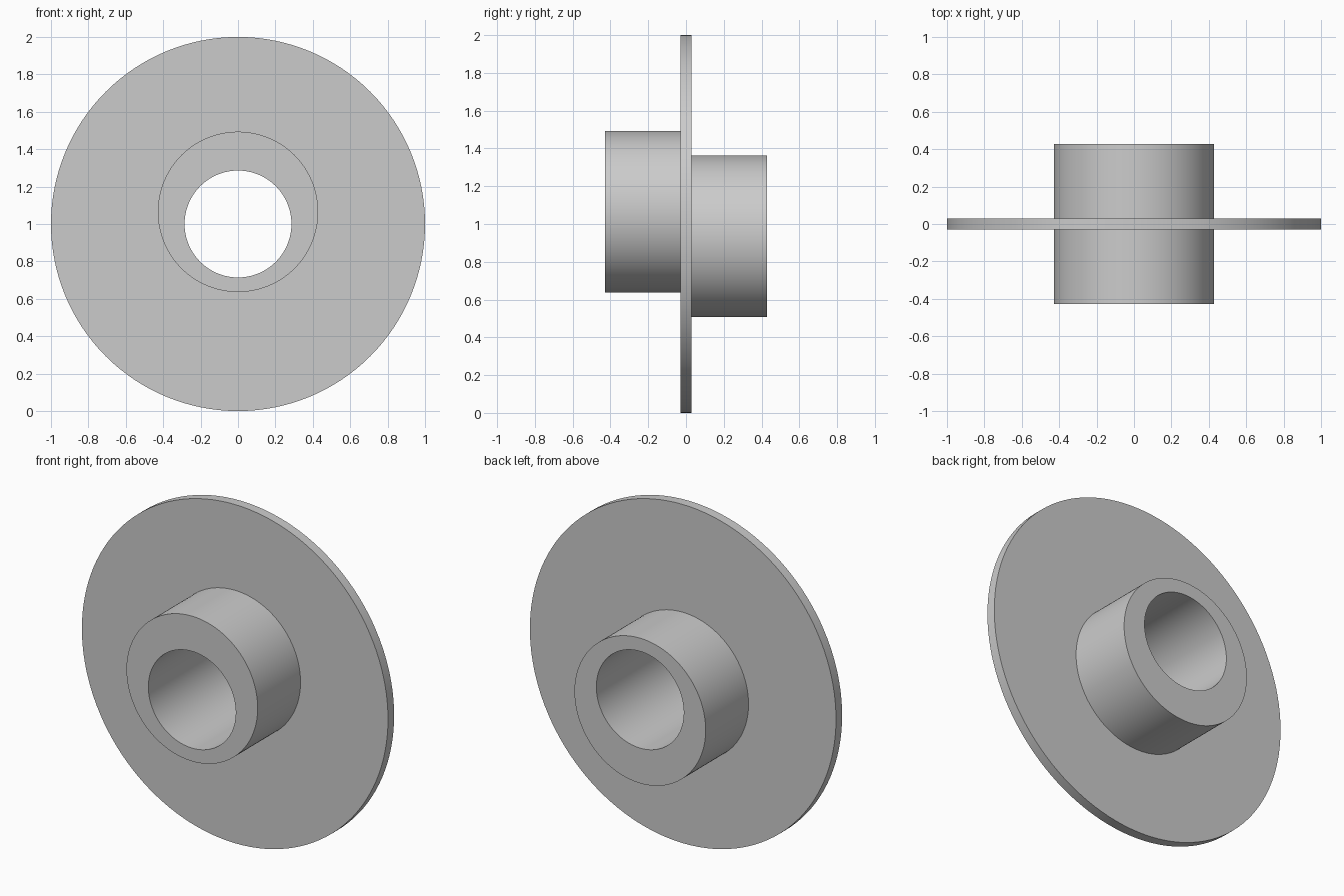
import bpy
import bmesh
from math import sin, cos, tau, radians

cube = bpy.data.objects.get("Cube")
if cube:
    bpy.data.objects.remove(cube, do_unlink=True)

SEGMENTS = 128
DISC_R, BOSS_R, BORE_R = 1.0, 0.4286, 0.2857
DISC_Y, END_Y = 0.0286, 0.4286      # half thickness of disc, half length of hub
CENTRE_Z, OFFSET = 1.0, 0.065       # bosses are eccentric in opposite directions

# One flat grey for the whole part
grey = bpy.data.materials.new("plain_grey")
grey.use_nodes = True
colour = (0.6, 0.6, 0.6, 1.0)
grey.diffuse_color = colour
grey.node_tree.nodes["Principled BSDF"].inputs["Base Color"].default_value = colour


def ring(bm, radius, y, z):
    """Circle of vertices in the xz plane."""
    return [bm.verts.new((radius * cos(tau * i / SEGMENTS), y,
                          z + radius * sin(tau * i / SEGMENTS)))
            for i in range(SEGMENTS)]


def bridge(bm, a, b):
    """Band of quads between two rings."""
    for i in range(SEGMENTS):
        j = (i + 1) % SEGMENTS
        bm.faces.new((a[i], a[j], b[j], b[i]))


# Closed section: front bore edge, front boss, disc, rear boss, rear bore edge
front_z, rear_z = CENTRE_Z + OFFSET, CENTRE_Z - OFFSET
section = [
    (BORE_R, -END_Y, CENTRE_Z),
    (BOSS_R, -END_Y, front_z),
    (BOSS_R, -DISC_Y, front_z),
    (DISC_R, -DISC_Y, CENTRE_Z),
    (DISC_R, DISC_Y, CENTRE_Z),
    (BOSS_R, DISC_Y, rear_z),
    (BOSS_R, END_Y, rear_z),
    (BORE_R, END_Y, CENTRE_Z),
]

bm = bmesh.new()
rings = [ring(bm, *row) for row in section]
for a, b in zip(rings, rings[1:] + rings[:1]):
    bridge(bm, a, b)
bmesh.ops.recalc_face_normals(bm, faces=bm.faces)

mesh = bpy.data.meshes.new("flanged_eccentric_hub")
bm.to_mesh(mesh)
bm.free()
mesh.materials.append(grey)
hub = bpy.data.objects.new("flanged_eccentric_hub", mesh)
bpy.context.collection.objects.link(hub)

# Smooth round walls, sharp rims
bpy.ops.object.select_all(action="DESELECT")
hub.select_set(True)
bpy.context.view_layer.objects.active = hub
bpy.ops.object.shade_smooth_by_angle(angle=radians(30))
